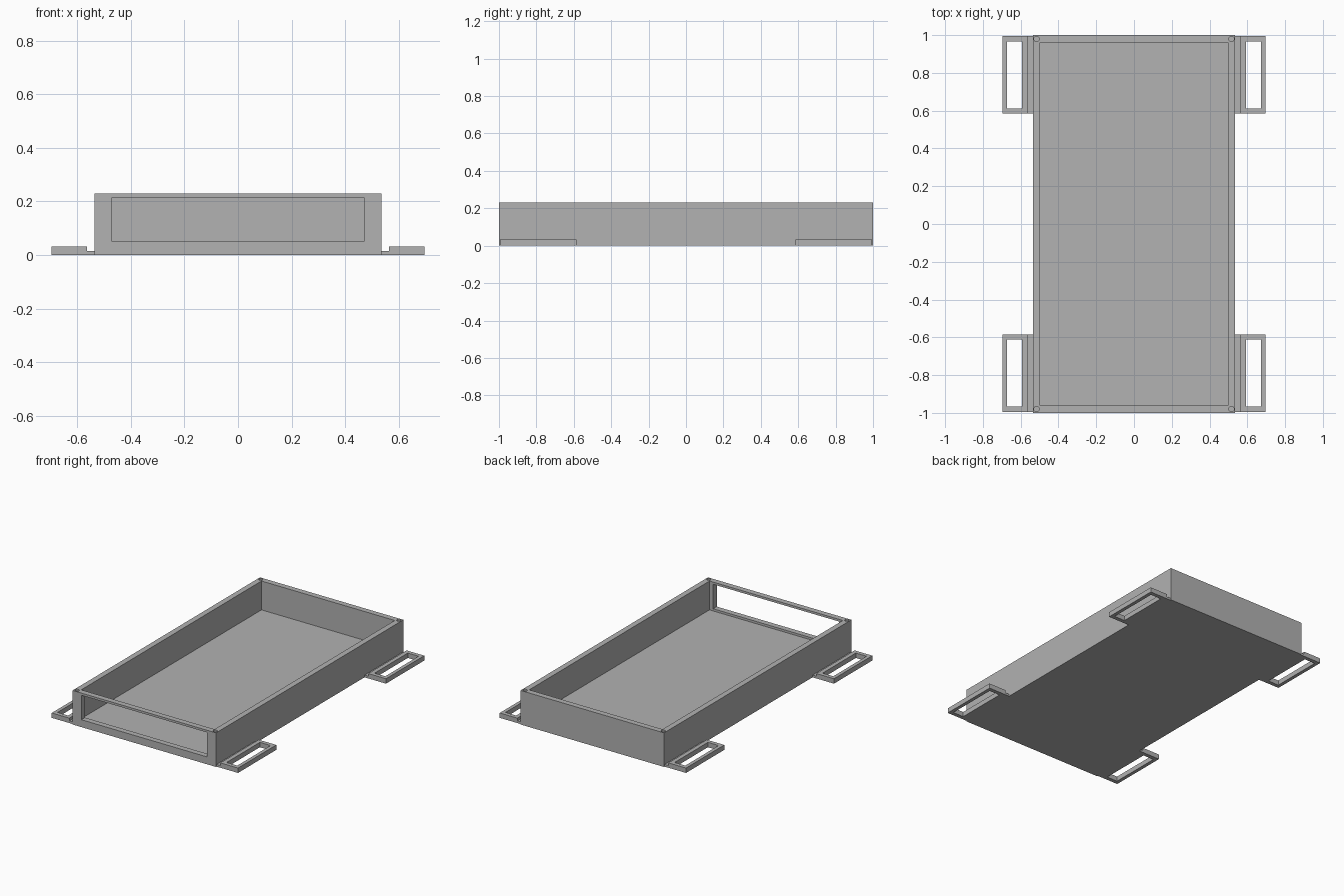
import bpy
import bmesh
from mathutils import Matrix, Vector

default = bpy.data.objects.get("Cube")
if default:
    bpy.data.objects.remove(default, do_unlink=True)

# Single material
grey = bpy.data.materials.new("plain grey")
grey.use_nodes = True
colour = (0.445, 0.445, 0.445, 1)
grey.diffuse_color = colour
grey.node_tree.nodes["Principled BSDF"].inputs["Base Color"].default_value = colour


def finish(name, bm):
    mesh = bpy.data.meshes.new(name)
    bm.to_mesh(mesh)
    bm.free()
    mesh.materials.append(grey)
    obj = bpy.data.objects.new(name, mesh)
    bpy.context.scene.collection.objects.link(obj)
    return obj


def box(name, low, high):
    low, high = Vector(low), Vector(high)
    bm = bmesh.new()
    bmesh.ops.create_cube(bm, size=1, matrix=Matrix.Translation((low + high) / 2)
                          @ Matrix.Diagonal((*(high - low), 1)))
    return finish(name, bm)


def cut(target, cutter):
    mod = target.modifiers.new(cutter.name, "BOOLEAN")
    mod.operation = "DIFFERENCE"
    mod.solver = "EXACT"
    mod.object = cutter
    cutter.hide_render = True
    cutter.hide_viewport = True
    cutter.display_type = "WIRE"


W, L, H = 0.536, 1.0, 0.23      # tray half width, half length, height
WALL, FLOOR = 0.038, 0.035

# Open tray with a hollow and a wide front window
tray = box("tray", (-W, -L, 0), (W, L, H))
cut(tray, box("hollow_cutter", (-W + WALL, -L + WALL, FLOOR), (W - WALL, L - WALL, H + 0.1)))
cut(tray, box("window_cutter", (-0.47, -L - 0.1, 0.05), (0.47, -L + 0.1, 0.215)))

# Screw holes in the four top corners
bm = bmesh.new()
for sx in (-1, 1):
    for sy in (-1, 1):
        bmesh.ops.create_cone(bm, cap_ends=True, segments=24, radius1=0.014, radius2=0.014,
                              depth=0.2, matrix=Matrix.Translation((sx * 0.516, sy * 0.98, H)))
cut(tray, finish("screw_hole_cutter", bm))

# Low strap loops, stepped down where they join the tray
loops = box("strap_loops", (W, 0.585, 0), (0.696, 0.994, 0.033))
cut(loops, box("slot_cutter", (0.592, 0.612, -0.1), (0.672, 0.967, 0.1)))
cut(loops, box("step_cutter", (W - 0.05, 0.5, 0.015), (0.564, 1.1, 0.1)))
mirror = loops.modifiers.new("four_corners", "MIRROR")
mirror.use_axis = (True, True, False)
mirror.use_mirror_merge = False
